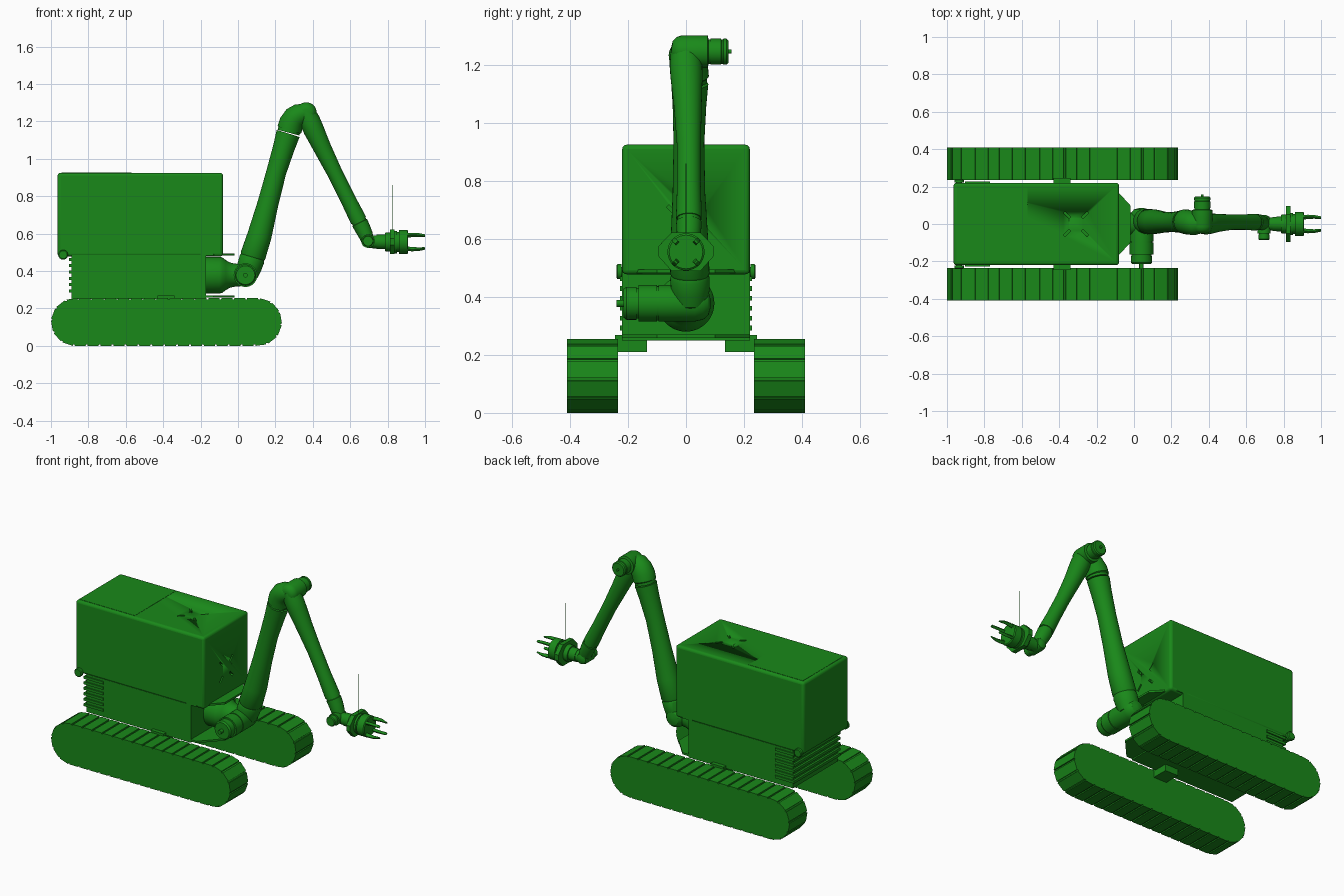
import bpy, bmesh, math
from mathutils import Vector, Matrix

green = bpy.data.materials.new("green")
green.diffuse_color = (0.01, 0.25, 0.01, 1)


def finish(name, bm, bevel=0, smooth=True):
    bmesh.ops.recalc_face_normals(bm, faces=bm.faces)
    me = bpy.data.meshes.new(name)
    bm.to_mesh(me)
    bm.free()
    ob = bpy.data.objects.new(name, me)
    bpy.context.collection.objects.link(ob)
    me.materials.append(green)
    if bevel:
        m = ob.modifiers.new("bevel", 'BEVEL')
        m.width, m.segments = bevel, 3
    if smooth:
        bpy.ops.object.select_all(action='DESELECT')
        ob.select_set(True)
        bpy.context.view_layer.objects.active = ob
        bpy.ops.object.shade_smooth_by_angle(angle=math.radians(32))
    return ob


def add_box(bm, lo, hi):
    lo, hi = Vector(lo), Vector(hi)
    mat = Matrix.Translation((lo + hi) / 2) @ Matrix.Diagonal((*(hi - lo), 1))
    bmesh.ops.create_cube(bm, size=1, matrix=mat)


def box(name, lo, hi, bevel=0):
    bm = bmesh.new()
    add_box(bm, lo, hi)
    return finish(name, bm, bevel)


def prism(name, pts, depth, bevel=0):
    """Extrude a closed outline of 3D points by a vector."""
    bm = bmesh.new()
    f = bm.faces.new([bm.verts.new(p) for p in pts])
    new = bmesh.ops.extrude_face_region(bm, geom=[f])["geom"]
    bmesh.ops.translate(bm, vec=depth, verts=[v for v in new if isinstance(v, bmesh.types.BMVert)])
    return finish(name, bm, bevel)


def tube(name, path, n=32):
    """Loft circles along a path of (x, y, z, radius)."""
    bm = bmesh.new()
    P = [Vector(p[:3]) for p in path]
    rings = []
    for i, p in enumerate(P):
        t = P[min(i + 1, len(P) - 1)] - P[max(i - 1, 0)]
        if t.length < 1e-6:
            t = P[-1] - P[0]
        t.normalize()
        ref = Vector((1, 0, 0)) if abs(t.y) > 0.8 else Vector((0, 1, 0))
        u = t.cross(ref).normalized()
        v = t.cross(u)
        rings.append([bm.verts.new(p + path[i][3] * (u * math.cos(a) + v * math.sin(a)))
                      for a in (2 * math.pi * k / n for k in range(n))])
    for a, b in zip(rings, rings[1:]):
        for k in range(n):
            bm.faces.new((a[k], a[(k + 1) % n], b[(k + 1) % n], b[k]))
    bm.faces.new(rings[0])
    bm.faces.new(rings[-1])
    return finish(name, bm)


def along_y(name, x, z, steps):
    return tube(name, [(x, y, z, r) for y, r in steps])


def along_x(name, y, z, steps):
    return tube(name, [(x, y, z, r) for x, r in steps])


# Tracks: rounded belt outline with narrow grooves between the pads
X0, X1, R = -0.8725, 0.1075, 0.1275
L, ARC = X1 - X0, math.pi * R


def belt(s, r):
    s %= 2 * (L + ARC)
    if s < L:
        return (X0 + s, R - r)
    if s < L + ARC:
        a = (s - L) / R - math.pi / 2
        return (X1 + r * math.cos(a), R + r * math.sin(a))
    if s < 2 * L + ARC:
        return (X1 - (s - L - ARC), R + r)
    a = (s - 2 * L - ARC) / R + math.pi / 2
    return (X0 + r * math.cos(a), R + r * math.sin(a))


PADS = 40
pitch = 2 * (L + ARC) / PADS
outline = []
for i in range(PADS):
    for f, r in ((0, R), (0.84, R), (0.86, R - 0.006), (0.98, R - 0.006)):
        outline.append(belt((i + f) * pitch, r))
for side, y in (("right", -0.41), ("left", 0.235)):
    prism(side + "_track", [(x, y, z) for x, z in outline], (0, 0.175, 0))

# Body: upper housing overhangs the lower one
upper = box("upper_housing", (-0.965, -0.22, 0.478), (-0.08, 0.22, 0.925), 0.015)
box("lower_housing", (-0.89, -0.22, 0.25), (-0.17, 0.22, 0.485))
box("top_hatch", (-0.945, -0.2, 0.92), (-0.57, 0.2, 0.9265))

# Four radial slots in the top and in the front of the housing
cut = bmesh.new()
for k in range(4):
    a = math.pi / 4 + k * math.pi / 2
    slot = Matrix.Rotation(a, 4, 'Z') @ Matrix.Translation((0.068, 0, 0)) @ Matrix.Diagonal((0.042, 0.012, 0.03, 1))
    bmesh.ops.create_cube(cut, size=1, matrix=Matrix.Translation((-0.31, 0, 0.925)) @ slot)
    bmesh.ops.create_cube(cut, size=1, matrix=Matrix.Translation((-0.08, 0, 0.65))
                          @ Matrix.Rotation(math.pi / 2, 4, 'Y') @ slot)
cutter = finish("slot_cutter", cut)
cutter.hide_render = True
cutter.hide_set(True)
b = upper.modifiers.new("slots", 'BOOLEAN')
b.operation, b.object, b.solver = 'DIFFERENCE', cutter, 'EXACT'

# Cooling slats wrapping the rear of the lower housing
bm = bmesh.new()
for k in range(6):
    z = 0.285 + 0.034 * k
    add_box(bm, (-0.903, -0.227, z), (-0.77, 0.227, z + 0.016))
finish("rear_slats", bm)

# Plates above and below the arm mount
for name, z in (("upper_mount_plate", 0.483), ("lower_mount_plate", 0.258)):
    prism(name, [(-0.2, -0.22, z), (-0.13, -0.22, z), (-0.02, -0.1, z),
                 (-0.02, 0.1, z), (-0.13, 0.22, z), (-0.2, 0.22, z)], (0, 0, 0.012))

# Axle brackets and rear knobs on both sides
for side, s in (("right", -1), ("left", 1)):
    box(side + "_axle_bracket", (-0.43, min(s * 0.135, s * 0.245), 0.21),
        (-0.34, max(s * 0.135, s * 0.245), 0.268))
    along_y(side + "_rear_knob", -0.935, 0.487,
            [(s * 0.2, 0.016), (s * 0.222, 0.016), (s * 0.222, 0.026), (s * 0.236, 0.026), (s * 0.24, 0.021)])

# Arm base and shoulder
along_x("arm_base", 0, 0.378, [(-0.18, 0.098), (-0.1, 0.098), (-0.085, 0.095), (-0.065, 0.08),
                               (-0.045, 0.068), (-0.02, 0.062), (0.03, 0.058)])
along_y("shoulder_motor", 0.04, 0.378,
        [(-0.24, 0.012), (-0.215, 0.012), (-0.215, 0.05), (-0.205, 0.057), (-0.17, 0.057), (-0.17, 0.053),
         (-0.163, 0.053), (-0.163, 0.063), (-0.1, 0.063), (-0.1, 0.059), (-0.094, 0.059), (-0.094, 0.063),
         (0.03, 0.063), (0.06, 0.056), (0.078, 0.04), (0.086, 0.01)])

# Upper arm, from the shoulder to the elbow
tube("upper_arm", [(0.045, 0.015, 0.35, 0.03), (0.048, 0.015, 0.375, 0.058), (0.06, 0.015, 0.42, 0.066),
                   (0.075, 0.013, 0.465, 0.068), (0.078, 0.013, 0.474, 0.064), (0.08, 0.013, 0.482, 0.068),
                   (0.115, 0.012, 0.59, 0.065), (0.16, 0.01, 0.76, 0.056), (0.205, 0.01, 0.93, 0.053),
                   (0.245, 0.012, 1.06, 0.058), (0.268, 0.013, 1.135, 0.064)])
tube("elbow_housing", [(0.27, 0.013, 1.14, 0.06), (0.274, 0.013, 1.155, 0.06), (0.275, 0.013, 1.156, 0.066),
                       (0.285, 0.01, 1.19, 0.066), (0.305, 0.006, 1.22, 0.064), (0.33, 0, 1.236, 0.06),
                       (0.36, 0, 1.246, 0.05)])
along_y("elbow_motor", 0.365, 1.246,
        [(-0.05, 0.02), (-0.046, 0.036), (-0.033, 0.05), (-0.015, 0.056), (0.075, 0.056), (0.078, 0.042),
         (0.085, 0.042), (0.085, 0.045), (0.12, 0.045), (0.122, 0.042), (0.127, 0.042), (0.129, 0.045),
         (0.14, 0.045), (0.146, 0.039), (0.146, 0.007), (0.157, 0.007)])

# Forearm and wrist
tube("forearm", [(0.36, -0.002, 1.255, 0.05), (0.385, 0, 1.2, 0.056), (0.405, 0.002, 1.155, 0.055),
                 (0.45, 0.006, 1.06, 0.048), (0.52, 0.01, 0.92, 0.041), (0.59, 0.01, 0.78, 0.041),
                 (0.635, 0.01, 0.69, 0.044), (0.645, 0.01, 0.67, 0.044)])
tube("wrist_link", [(0.645, 0.01, 0.67, 0.04), (0.65, 0.01, 0.66, 0.04), (0.651, 0.01, 0.658, 0.044),
                    (0.668, 0.01, 0.624, 0.042), (0.682, 0.006, 0.595, 0.039), (0.694, 0.004, 0.562, 0.034)])
along_y("wrist_motor", 0.695, 0.56,
        [(-0.086, 0.026), (-0.081, 0.03), (-0.055, 0.03), (-0.055, 0.027), (-0.05, 0.027), (-0.05, 0.036),
         (0.02, 0.036), (0.038, 0.03), (0.047, 0.012)])
along_x("hand_link", 0, 0.556, [(0.69, 0.032), (0.73, 0.035), (0.74, 0.035), (0.74, 0.038), (0.8, 0.04)])

# Gripper: palm, six-sided flange, thin mast and four fingers
along_x("gripper_palm", 0, 0.555, [(0.785, 0.048), (0.79, 0.05), (0.812, 0.05), (0.812, 0.06), (0.85, 0.06),
                                   (0.85, 0.054), (0.86, 0.054), (0.86, 0.064), (0.905, 0.064), (0.91, 0.058),
                                   (0.91, 0.04), (0.885, 0.036)])
prism("gripper_flange", [(0.812, y, z) for y, z in ((-0.095, 0.54), (-0.05, 0.49), (0.05, 0.49), (0.095, 0.54),
                                                   (0.095, 0.575), (0.05, 0.622), (-0.05, 0.622),
                                                   (-0.095, 0.575))], (0.026, 0, 0))
tube("mast", [(0.828, 0, 0.61, 0.0015), (0.828, 0, 0.86, 0.0015)], 8)
profile = ((0.88, 0.035), (0.88, 0.058), (0.93, 0.064), (0.965, 0.062), (1.0, 0.052), (1.0, 0.045),
           (0.96, 0.046), (0.92, 0.042))
for k in range(4):
    turn = Matrix.Rotation(math.pi / 4 + k * math.pi / 2, 3, 'X')
    centre = Vector((0, 0, 0.555))
    prism("finger_%d" % (k + 1), [turn @ Vector((x, -0.008, r)) + centre for x, r in profile],
          turn @ Vector((0, 0.016, 0)), 0.003)
